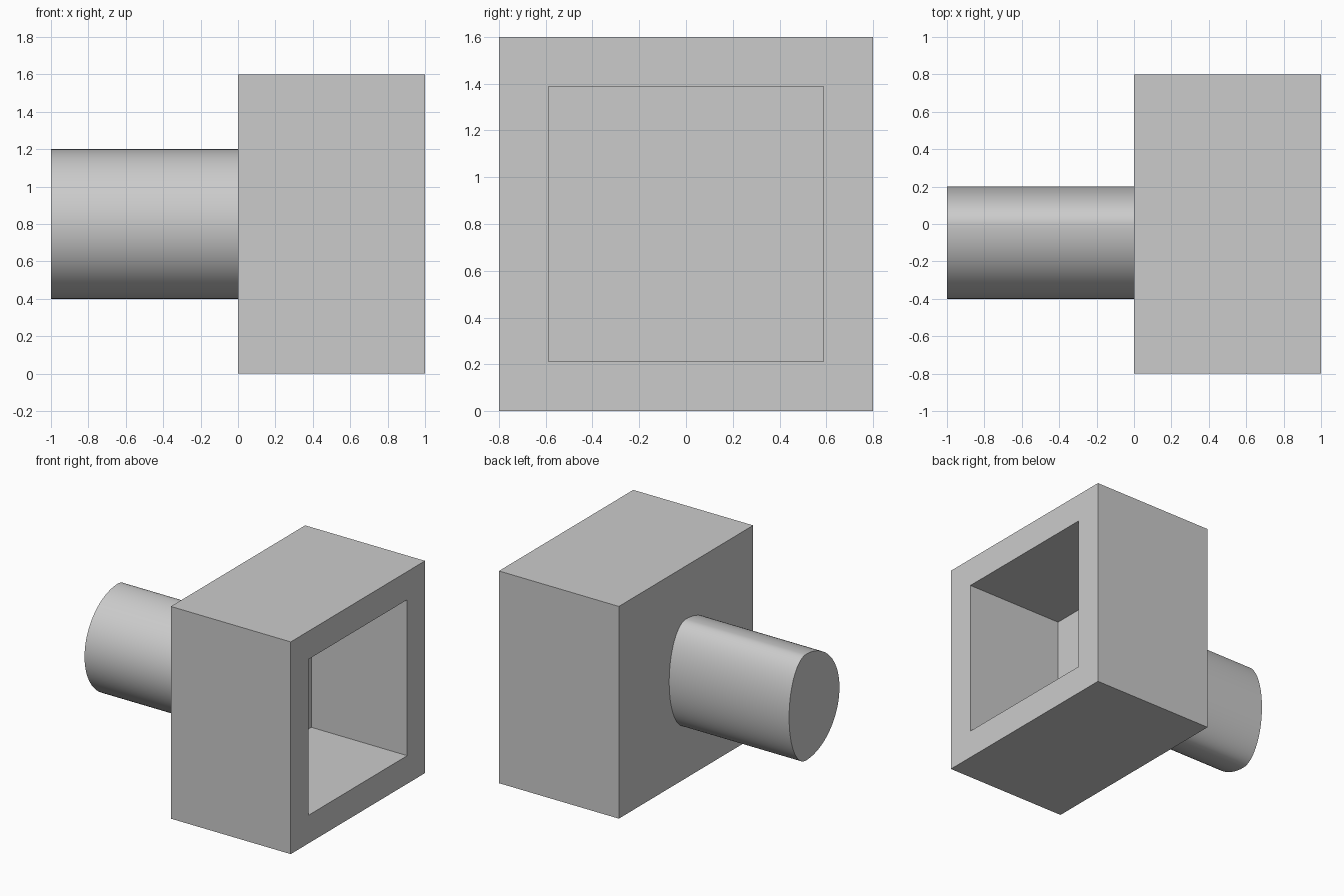
import bpy, bmesh, math
from mathutils import Matrix, Vector

default = bpy.data.objects.get("Cube")
if default:
    bpy.data.objects.remove(default, do_unlink=True)

# One plain grey material
grey = bpy.data.materials.new("light grey")
grey.use_nodes = True
colour = (0.6, 0.6, 0.6, 1)
grey.diffuse_color = colour
grey.node_tree.nodes["Principled BSDF"].inputs["Base Color"].default_value = colour


def finish(name, bm):
    mesh = bpy.data.meshes.new(name)
    bm.to_mesh(mesh)
    bm.free()
    mesh.materials.append(grey)
    obj = bpy.data.objects.new(name, mesh)
    bpy.context.collection.objects.link(obj)
    return obj


# Open box: a block with a square pocket sunk into its +x side
bm = bmesh.new()
block = Matrix.Translation((0.5, 0, 0.8)) @ Matrix.Diagonal((1, 1.6, 1.6, 1))
bmesh.ops.create_cube(bm, size=1, matrix=block)
bm.normal_update()
side = max(bm.faces, key=lambda f: f.normal.x)
bmesh.ops.inset_region(bm, faces=[side], thickness=0.3)
floor = bmesh.ops.extrude_discrete_faces(bm, faces=[side])["faces"][0]
bmesh.ops.translate(bm, verts=floor.verts, vec=(-0.8, 0, 0))
finish("open_box", bm)

# Handle: round towards the front, flattened towards the back
SEGMENTS = 96
RADIUS, BACK_DEPTH = 0.4, 0.2
bm = bmesh.new()
ring = []
for i in range(SEGMENTS):
    a = math.tau * i / SEGMENTS
    depth = BACK_DEPTH if math.cos(a) > 0 else RADIUS
    ring.append(bm.verts.new((-1, depth * math.cos(a), 0.8 + RADIUS * math.sin(a))))
cap = bm.faces.new(ring)
result = bmesh.ops.extrude_face_region(bm, geom=[cap], use_keep_orig=True)
far_end = [v for v in result["geom"] if isinstance(v, bmesh.types.BMVert)]
bmesh.ops.translate(bm, verts=far_end, vec=Vector((1, 0, 0)))
bmesh.ops.recalc_face_normals(bm, faces=bm.faces)
handle = finish("handle", bm)

# Smooth the curved side and keep the rims sharp
bpy.ops.object.select_all(action='DESELECT')
handle.select_set(True)
bpy.context.view_layer.objects.active = handle
bpy.ops.object.shade_smooth_by_angle(angle=math.radians(30))
